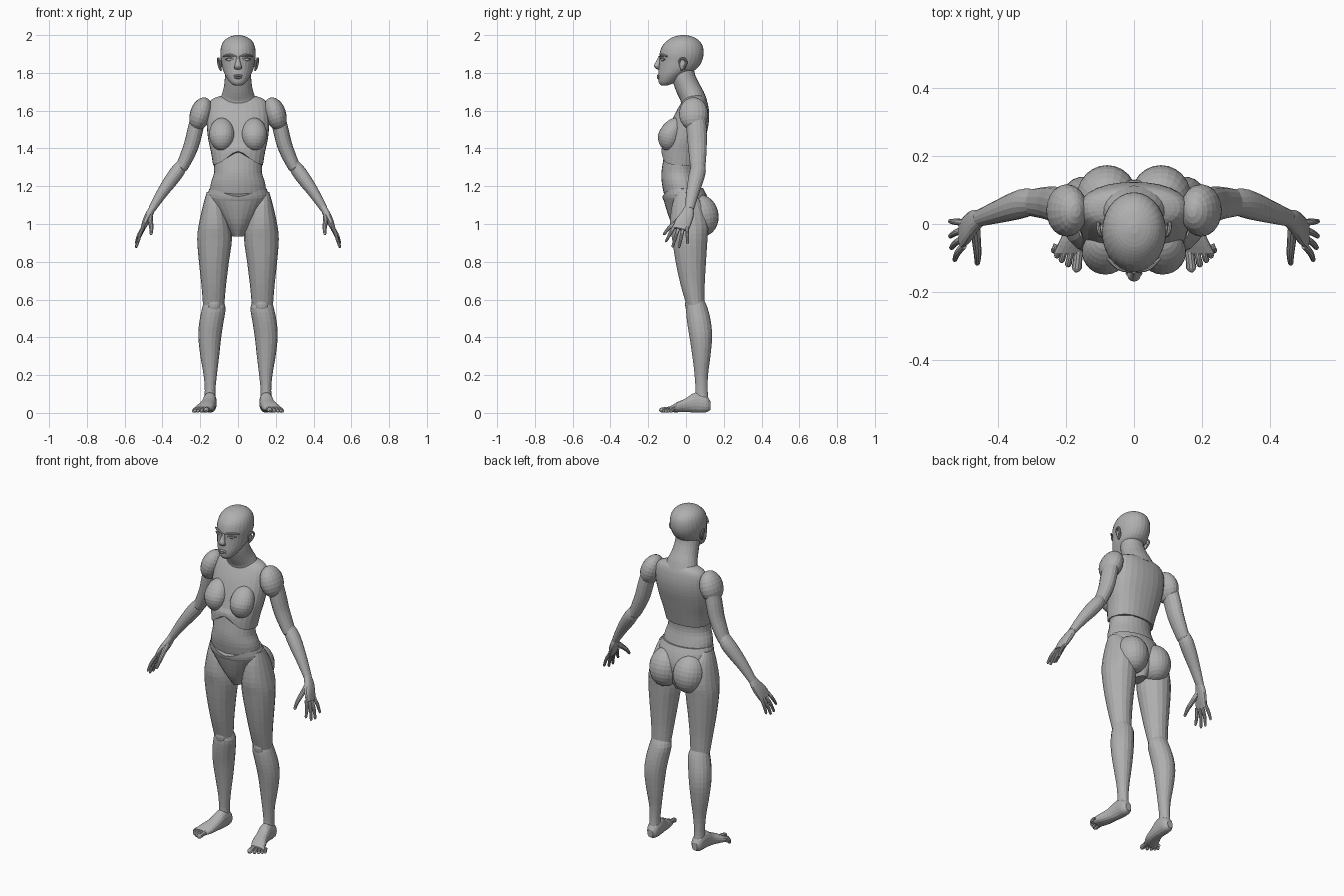
import bpy, bmesh, math
from mathutils import Vector, Matrix

skin = bpy.data.materials.new("plain grey")
skin.diffuse_color = (0.43, 0.43, 0.43, 1)


def smooth_rows(rows, sub):
    """Catmull-Rom interpolation of the ring tuples."""
    out = []
    for i in range(len(rows) - 1):
        p0, p1 = rows[max(i - 1, 0)], rows[i]
        p2, p3 = rows[i + 1], rows[min(i + 2, len(rows) - 1)]
        for k in range(sub):
            t = k / sub
            out.append([0.5 * (2 * b + (c - a) * t + (2 * a - 5 * b + 4 * c - d) * t * t
                               + (3 * b - a - 3 * c + d) * t ** 3)
                        for a, b, c, d in zip(p0, p1, p2, p3)])
    return out + [list(rows[-1])]


def loft(bm, rows, n=20, sub=3, axis=None, power=2.0, side=(1, 0, 0), cap=False):
    """Skin elliptical rings (x, y, z, r_side, r_other) along a path."""
    rows = smooth_rows(rows, sub)
    if cap:
        a, b = Vector(rows[-2][:3]), Vector(rows[-1][:3])
        d = (b - a).normalized() * min(rows[-1][3:])
        rows.append([*(b + d * 0.65), rows[-1][3] * 0.7, rows[-1][4] * 0.7])
        rows.append([*(b + d), rows[-2][3] * 0.2, rows[-2][4] * 0.2])
    rings = []
    for i, r in enumerate(rows):
        c = Vector(r[:3])
        nxt, prv = rows[min(i + 1, len(rows) - 1)], rows[max(i - 1, 0)]
        t = Vector(axis) if axis else (Vector(nxt[:3]) - Vector(prv[:3])).normalized()
        u = Vector(side)
        u = (u - t * u.dot(t)).normalized()
        v = t.cross(u)
        ring = []
        for k in range(n):
            a = 2 * math.pi * k / n
            ca, sa = math.cos(a), math.sin(a)
            s = (abs(ca) ** power + abs(sa) ** power) ** (-1 / power)
            ring.append(bm.verts.new(c + u * ca * s * r[3] + v * sa * s * r[4]))
        rings.append(ring)
    for p, q in zip(rings, rings[1:]):
        for k in range(n):
            bm.faces.new((p[k], p[(k + 1) % n], q[(k + 1) % n], q[k]))
    bm.faces.new(rings[0])
    bm.faces.new(rings[-1])


def ball(bm, loc, rad, rot=(0, 0, 0), seg=20):
    m = Matrix.Translation(loc)
    for ang, ax in zip(rot, "XYZ"):
        m = m @ Matrix.Rotation(math.radians(ang), 4, ax)
    bmesh.ops.create_uvsphere(bm, u_segments=seg, v_segments=seg * 3 // 5, radius=1,
                              matrix=m @ Matrix.Diagonal((*rad, 1)))


def front_back(rows):
    """Turn (z, front, back, half_width) into upright centred rings."""
    return [(0, (f + b) / 2, z, w, (b - f) / 2) for z, f, b, w in rows]


def limb(rows):
    """Turn (z, inner, outer, front, back) into upright rings."""
    return [((i + o) / 2, (f + b) / 2, z, (o - i) / 2, (b - f) / 2) for z, i, o, f, b in rows]


def finish(bm, name, mirror=False):
    bmesh.ops.recalc_face_normals(bm, faces=bm.faces)
    me = bpy.data.meshes.new(name)
    bm.to_mesh(me)
    bm.free()
    me.materials.append(skin)
    ob = bpy.data.objects.new(name, me)
    bpy.context.collection.objects.link(ob)
    if mirror:
        mod = ob.modifiers.new("mirror", "MIRROR")
        mod.use_mirror_merge = False
    return ob


UP = (0, 0, 1)

# head
bm = bmesh.new()
loft(bm, front_back([
    (1.733, -.13, -.10, .02), (1.75, -.145, -.055, .043), (1.785, -.147, -.005, .066),
    (1.82, -.145, .055, .081), (1.86, -.142, .083, .089), (1.90, -.14, .093, .094),
    (1.94, -.127, .089, .089), (1.97, -.1, .07, .074), (1.99, -.068, .04, .047),
    (2.0, -.028, -.002, .012)]), n=28, axis=UP)
finish(bm, "head")

# nose and lips
bm = bmesh.new()
loft(bm, [(0, -.133, 1.89, .009, .012), (0, -.143, 1.865, .011, .013),
          (0, -.153, 1.84, .018, .016), (0, -.148, 1.825, .02, .014),
          (0, -.143, 1.818, .012, .008)], n=12, axis=UP)
finish(bm, "nose")
bm = bmesh.new()
ball(bm, (0, -.146, 1.785), (.026, .009, .006), seg=12)
ball(bm, (0, -.145, 1.774), (.022, .009, .006), seg=12)
finish(bm, "lips")

# eyes, lids and brows
bm = bmesh.new()
ball(bm, (.045, -.122, 1.87), (.018, .009, .008), (0, 0, 20), 12)
loft(bm, [(.024, -.136, 1.872, .003, .003), (.045, -.13, 1.88, .004, .004),
          (.068, -.112, 1.872, .003, .003)], n=8, side=UP)
finish(bm, "eyes", True)
bm = bmesh.new()
loft(bm, [(.01, -.138, 1.886, .005, .005), (.045, -.129, 1.895, .007, .007),
          (.078, -.1, 1.888, .004, .004)], n=8, side=UP)
finish(bm, "brows", True)

# ears: inner shell and curled rim
bm = bmesh.new()
ball(bm, (.093, -.018, 1.843), (.008, .018, .028), (10, 0, 0), 12)
loft(bm, [(.092, -.035, 1.85, .005, .005), (.1, -.03, 1.872, .006, .006),
          (.105, -.008, 1.875, .006, .006), (.104, .002, 1.852, .006, .006),
          (.098, -.012, 1.828, .006, .006), (.09, -.026, 1.815, .006, .006)], n=8)
finish(bm, "ears", True)

# neck
bm = bmesh.new()
loft(bm, [(0, .045, 1.635, .108, .07), (0, .033, 1.675, .09, .066),
          (0, .01, 1.72, .076, .064), (0, -.01, 1.77, .07, .062),
          (0, -.02, 1.82, .066, .06)], n=24)
finish(bm, "neck")

# ribcage with an arched lower edge at the front
bm = bmesh.new()
loft(bm, front_back([
    (1.31, -.13, .068, .132), (1.38, -.127, .085, .143), (1.45, -.108, .102, .158),
    (1.52, -.085, .118, .165), (1.58, -.06, .123, .165), (1.63, -.032, .117, .158),
    (1.662, -.01, .106, .135), (1.68, .01, .09, .085)]), n=28, axis=UP, power=2.3)
for v in bm.verts:
    if v.co.z < 1.42 and v.co.y < -.03:
        v.co.z += .075 * math.exp(-(v.co.x / .075) ** 2) * (1.42 - v.co.z) / .11
finish(bm, "ribcage")

# breasts, thinner toward the top
bm = bmesh.new()
ball(bm, (.086, -.085, 1.475), (.067, .062, .088), (-12, 0, 12), 24)
for v in bm.verts:
    if v.co.z > 1.475:
        v.co.y += (v.co.z - 1.475) * .25
finish(bm, "breasts", True)

# waist
bm = bmesh.new()
loft(bm, front_back([
    (1.41, -.11, .06, .125), (1.33, -.122, .06, .127), (1.27, -.13, .06, .127),
    (1.21, -.127, .075, .145), (1.12, -.108, .1, .152)]), n=28, axis=UP)
finish(bm, "waist")

# pelvis: dipped rim, narrowing to the crotch
bm = bmesh.new()
loft(bm, front_back([
    (1.19, -.125, .09, .152), (1.14, -.12, .115, .163), (1.08, -.105, .13, .13),
    (1.0, -.076, .12, .075), (.935, -.035, .09, .03)]), n=28, axis=UP)
for v in bm.verts:
    if v.co.z > 1.12 and v.co.y < 0:
        v.co.z -= .045 * math.exp(-(v.co.x / .1) ** 2) * (v.co.z - 1.12) / .07
finish(bm, "pelvis")

# buttocks
bm = bmesh.new()
ball(bm, (.079, .077, 1.045), (.09, .095, .112), (12, 0, 0), 24)
finish(bm, "buttocks", True)

# legs
bm = bmesh.new()
loft(bm, limb([
    (1.17, .11, .165, -.05, .04), (1.1, .07, .185, -.075, .09), (1.0, .042, .207, -.086, .118),
    (.92, .032, .216, -.075, .115), (.8, .048, .207, -.056, .107), (.68, .063, .194, -.03, .1),
    (.57, .073, .185, .002, .098)]), n=18, axis=UP)
finish(bm, "thighs", True)
bm = bmesh.new()
loft(bm, limb([
    (.6, .082, .178, .015, .095), (.555, .066, .19, .0, .115), (.48, .077, .205, .005, .133),
    (.4, .089, .21, .018, .139), (.3, .1, .199, .033, .13), (.2, .112, .182, .045, .117),
    (.12, .12, .176, .05, .115), (.07, .118, .178, .045, .12)]), n=18, axis=UP)
finish(bm, "shins", True)
bm = bmesh.new()
ball(bm, (.127, .02, .575), (.036, .025, .045), seg=14)
finish(bm, "kneecaps", True)

# feet with toes
bm = bmesh.new()
loft(bm, [(.148, .13, .038, .018, .022), (.148, .105, .048, .034, .045),
          (.15, .05, .055, .036, .053), (.158, 0, .041, .038, .037),
          (.174, -.05, .029, .045, .026), (.192, -.088, .018, .045, .014)],
     n=18, axis=(0, -1, 0), power=2.3)
finish(bm, "feet", True)
bm = bmesh.new()
for bx, by, tx, ty, r in [(.162, -.075, .168, -.128, .015), (.184, -.08, .193, -.118, .01),
                          (.202, -.075, .212, -.106, .0095), (.217, -.068, .226, -.093, .009),
                          (.228, -.06, .236, -.078, .0085)]:
    loft(bm, [(bx, by, .02, r, r), ((bx + tx) / 2, (by + ty) / 2, .019, r * .9, r * .9),
              (tx, ty, r, r, r * .95)], n=10, sub=2, cap=True)
finish(bm, "toes", True)

# shoulders
bm = bmesh.new()
ball(bm, (.197, .04, 1.583), (.057, .077, .09), (0, -18, 0), 20)
finish(bm, "shoulders", True)

# arms
bm = bmesh.new()
loft(bm, [(.2, .05, 1.6, .04, .05), (.226, .056, 1.5, .041, .053), (.246, .06, 1.42, .04, .05),
          (.272, .062, 1.355, .037, .045), (.298, .062, 1.3, .032, .04)], n=16, cap=True)
finish(bm, "upper_arms", True)
bm = bmesh.new()
loft(bm, [(.292, .064, 1.325, .027, .034), (.316, .063, 1.285, .037, .042),
          (.352, .052, 1.235, .037, .041), (.405, .034, 1.16, .029, .033),
          (.455, .017, 1.08, .02, .025)], n=16)
finish(bm, "forearms", True)

# hands with fingers and thumb
bm = bmesh.new()
loft(bm, [(.45, .017, 1.09, .017, .023), (.468, .008, 1.055, .019, .034),
          (.487, -.012, 1.015, .018, .043), (.506, -.03, .972, .011, .043)],
     n=16, axis=Vector((.42, -.2, -.88)).normalized(), power=2.4)
finish(bm, "palms", True)
bm = bmesh.new()
for by, bz, tx, ty, tz in [(-.064, .985, .526, -.105, .91), (-.04, .978, .536, -.07, .883),
                           (-.016, .975, .539, -.036, .88), (.005, .985, .539, .008, .9)]:
    loft(bm, [(.5, by, bz, .0095, .0105), ((.51 + tx) / 2, (by + ty) / 2, (bz + tz) / 2, .0095, .0095),
              (tx, ty, tz, .007, .007)], n=10, cap=True)
loft(bm, [(.466, -.005, 1.05, .014, .016), (.462, -.055, 1.008, .013, .014),
          (.459, -.09, .978, .011, .011), (.46, -.115, .948, .008, .008)], n=10, cap=True)
finish(bm, "fingers", True)
